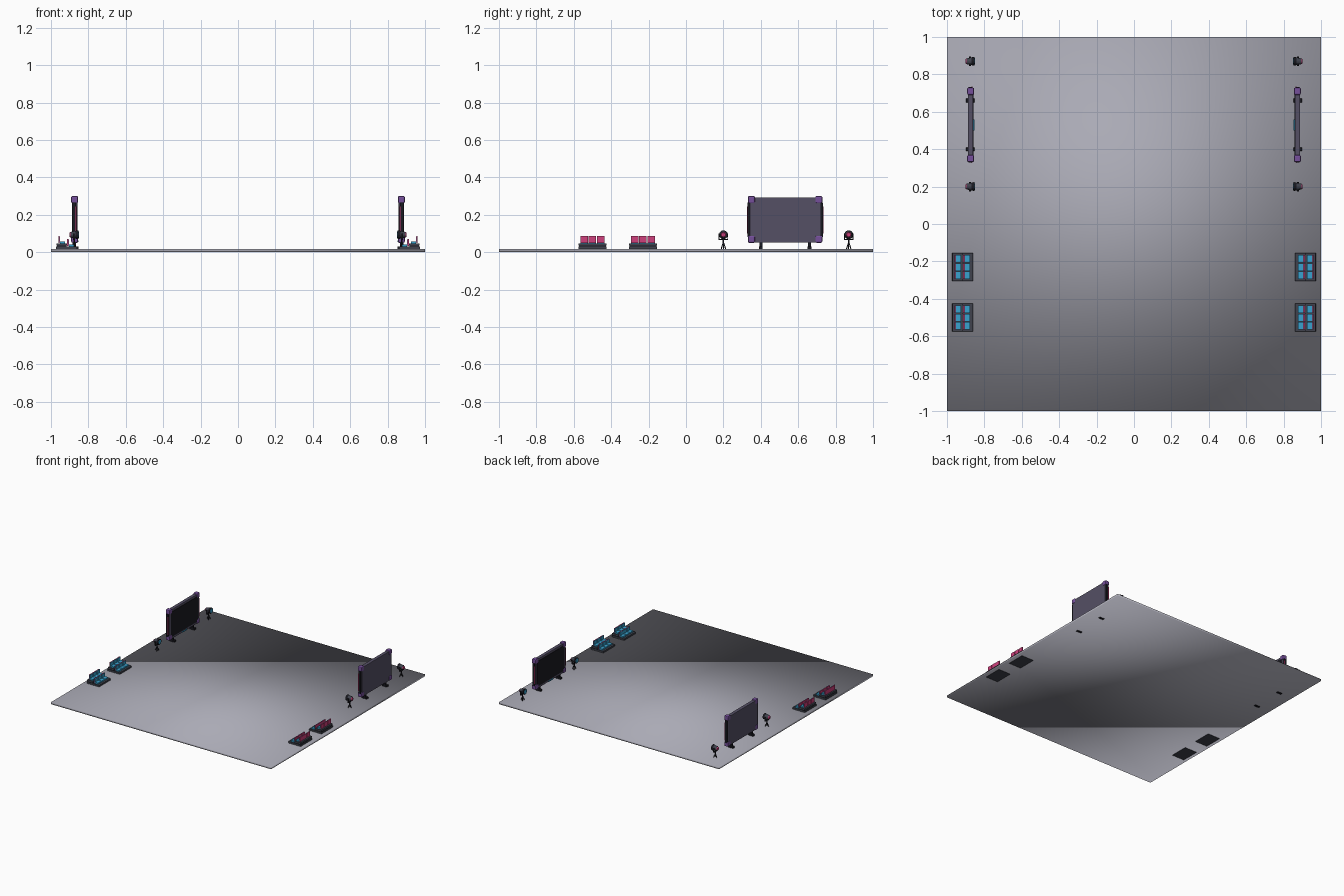
import bpy
import bmesh
from math import cos, sin, pi
from mathutils import Vector, Matrix

cube = bpy.data.objects.get("Cube")
if cube:
    bpy.data.objects.remove(cube, do_unlink=True)


def material(name, r, g, b):
    m = bpy.data.materials.new(name)
    m.use_nodes = True
    m.diffuse_color = (r, g, b, 1)
    m.node_tree.nodes["Principled BSDF"].inputs["Base Color"].default_value = (r, g, b, 1)
    return m


FLOOR = material("floor_grey", .40, .40, .46)
SHELL = material("dusky_violet", .09, .08, .13)
PURPLE = material("purple", .18, .08, .33)
PINK = material("pink", .62, .05, .2)
BLUE = material("sky_blue", .04, .36, .62)
BLACK = material("black", .01, .01, .015)
SLATE = material("slate", .05, .055, .075)


def add(name, bm, mat, smooth=False):
    bmesh.ops.recalc_face_normals(bm, faces=bm.faces)
    mesh = bpy.data.meshes.new(name)
    bm.to_mesh(mesh)
    bm.free()
    mesh.materials.append(mat)
    for p in mesh.polygons:
        p.use_smooth = smooth
    obj = bpy.data.objects.new(name, mesh)
    bpy.context.collection.objects.link(obj)
    return obj


def box(name, x, y, z, mat, bevel=0, smooth=False):
    """Box from (low, high) ranges on each axis."""
    bm = bmesh.new()
    bmesh.ops.create_cube(bm, size=1)
    for v in bm.verts:
        v.co = [sum(r) / 2 + c * (r[1] - r[0]) for r, c in zip((x, y, z), v.co)]
    if bevel:
        bmesh.ops.bevel(bm, geom=bm.edges[:], offset=bevel, segments=2,
                        profile=0.5, affect='EDGES')
    return add(name, bm, mat, smooth)


def rod(name, a, b, r1, r2, mat, sides=12):
    """Tapered cylinder from point a to point b."""
    a, b = Vector(a), Vector(b)
    d = b - a
    bm = bmesh.new()
    turn = Matrix.Translation((a + b) / 2) @ d.to_track_quat('Z', 'Y').to_matrix().to_4x4()
    bmesh.ops.create_cone(bm, cap_ends=True, segments=sides, radius1=r1,
                          radius2=r2, depth=d.length, matrix=turn)
    return add(name, bm, mat)


def span(s, a, b):
    """Range along x, mirrored to side s."""
    return tuple(sorted((s * a, s * b)))


def screen(s, side):
    n = side + "_screen_"
    box(n + "body", span(s, .86, .888), (.34, .72), (.052, .292), SHELL, .003)
    box(n + "display", span(s, .857, .861), (.356, .704), (.07, .275), BLACK)
    # side rails with a pink light strip
    for i, y in enumerate((.334, .726)):
        box(f"{n}rail_{i}", span(s, .865, .884), (y - .006, y + .006), (.08, .265), BLACK)
        out = y + (-.007 if i == 0 else .007)
        box(f"{n}strip_{i}", span(s, .863, .868), (out - .002, out + .002), (.1, .245), PINK)
    box(n + "centre_light", span(s, .854, .858), (.5, .56), (.055, .063), BLUE)
    # rounded corner guards
    for i, y in enumerate((.35, .71)):
        for j, z in enumerate((.069, .281)):
            box(f"{n}corner_{i}{j}", span(s, .855, .892), (y - .019, y + .019),
                (z - .019, z + .019), PURPLE, .007)
    # feet
    for i, y in enumerate((.4, .66)):
        box(f"{n}post_{i}", span(s, .866, .884), (y - .008, y + .008), (.01, .056), BLACK)
        box(f"{n}foot_{i}", span(s, .852, .897), (y - .01, y + .01), (0, .03), BLACK)


def spotlight(s, side, y, tag):
    n = f"{side}_{tag}_spotlight_"
    x, z = s * .876, .093
    rod(n + "lens", (x - s * .026, y, z), (x - s * .022, y, z), .017, .017, BLUE)
    rod(n + "hood", (x - s * .023, y, z), (x - s * .008, y, z), .024, .021, BLACK)
    rod(n + "head", (x - s * .008, y, z), (x + s * .02, y, z), .021, .015, SLATE)
    rod(n + "back_cap", (x + s * .02, y, z), (x + s * .026, y, z), .014, .011, PINK)
    # yoke arms and tripod
    for i, d in enumerate((-1, 1)):
        box(f"{n}yoke_{i}", span(s, .871, .883), (y + d * .023 - .002, y + d * .023 + .002),
            (.066, .1), BLACK)
    box(n + "yoke_base", span(s, .871, .883), (y - .024, y + .024), (.064, .069), BLACK)
    rod(n + "stem", (x, y, .042), (x, y, .07), .004, .004, BLACK, 8)
    for i in range(3):
        a = 2 * pi * i / 3
        foot = (x + s * .019 * cos(a), y + .019 * sin(a), .002)
        rod(f"{n}leg_{i}", foot, (x, y, .055), .003, .003, BLACK, 6)


def stand(s, side, y, tag):
    n = f"{side}_{tag}_stand_"
    box(n + "base", span(s, .86, .972), (y - .075, y + .075), (0, .03), SLATE)
    box(n + "tier_gap", span(s, .916, .968), (y - .071, y + .071), (.03, .036), BLACK)
    box(n + "upper_tier", span(s, .914, .97), (y - .074, y + .074), (.036, .047), SLATE)
    # two rows of three seats, the outer row higher
    for row, (x, z) in enumerate(((.876, .03), (.924, .047))):
        for i in range(3):
            c = y + (i - 1) * .045
            w = (c - .02, c + .02)
            t = f"{row}{i}"
            box(n + "cushion_" + t, span(s, x, x + .027), w, (z, z + .011), BLUE)
            box(n + "seat_pad_" + t, span(s, x + .027, x + .031), w, (z + .005, z + .038), BLUE)
            box(n + "seat_back_" + t, span(s, x + .031, x + .037), w, (z + .003, z + .039), PINK)


# floor slab, smooth across its edges
box("floor", (-1, 1), (-1, 1), (.001, .017), FLOOR, smooth=True)

for s, side in ((1, "left"), (-1, "right")):
    screen(s, side)
    spotlight(s, side, .2, "front")
    spotlight(s, side, .87, "back")
    stand(s, side, -.23, "rear")
    stand(s, side, -.5, "front")
